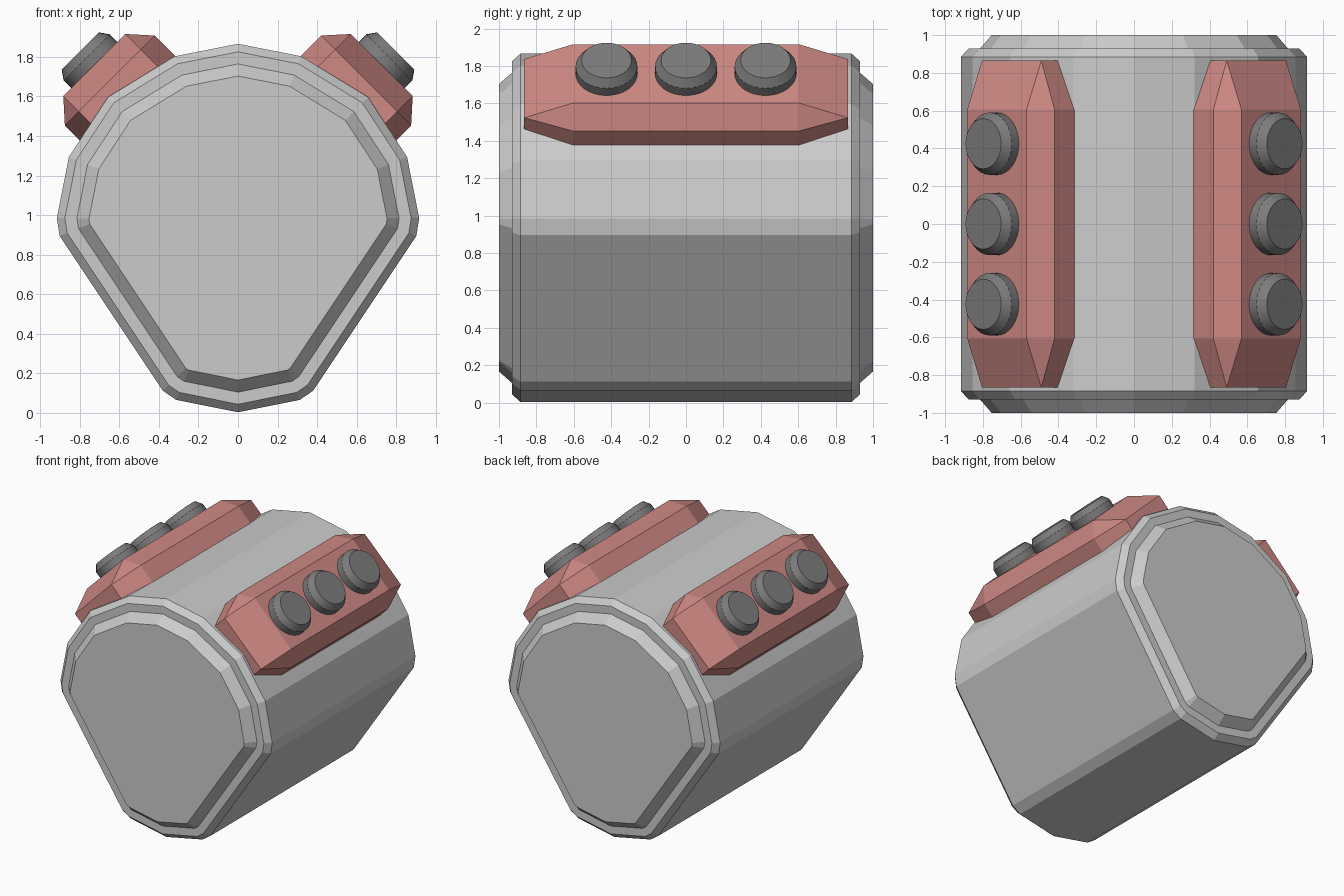
import bpy, bmesh, math
from mathutils import Matrix, Vector

if "Cube" in bpy.data.objects:
    bpy.data.objects.remove(bpy.data.objects["Cube"])


def material(name, color):
    m = bpy.data.materials.new(name)
    m.diffuse_color = (*color, 1)
    m.use_nodes = True
    m.node_tree.nodes["Principled BSDF"].inputs["Base Color"].default_value = m.diffuse_color
    return m


def finish(bm, name, mat=None):
    bmesh.ops.recalc_face_normals(bm, faces=bm.faces[:])
    me = bpy.data.meshes.new(name)
    bm.to_mesh(me)
    bm.free()
    ob = bpy.data.objects.new(name, me)
    bpy.context.collection.objects.link(ob)
    if mat:
        me.materials.append(mat)
    return ob


def inset(pts, d):
    # Mitred inset of a counter-clockwise outline
    out = []
    for i, p in enumerate(pts):
        a = (p - pts[i - 1]).normalized()
        b = (pts[(i + 1) % len(pts)] - p).normalized()
        na, nb = Vector((-a.y, a.x)), Vector((-b.y, b.x))
        out.append(p + (na + nb) * d / (1 + na.dot(nb)))
    return out


def loft(bm, rings):
    # Bridge successive closed rings and cap both ends
    rows = [[bm.verts.new(c) for c in r] for r in rings]
    n = len(rows[0])
    for r, s in zip(rows, rows[1:]):
        for i in range(n):
            j = (i + 1) % n
            bm.faces.new((r[i], r[j], s[j], s[i]))
    bm.faces.new(rows[0])
    bm.faces.new(rows[-1])


red = material("red", (0.62, 0.25, 0.23))
dark = material("dark", (0.2, 0.2, 0.2))

# Body: rounded teardrop section with stepped, bevelled ends
half = [(0.313, 0.066), (0.38, 0.112), (0.902, 0.895), (0.916, 0.985),
        (0.855, 1.294), (0.657, 1.597), (0.32, 1.803)]
outline = [Vector(p) for p in [(0, 0.003)] + half + [(0, 1.866)]]
outline += [Vector((-x, z)) for x, z in reversed(half)]
steps = [(0.16, 1.0), (0.1, 0.93), (0.04, 0.93), (0, 0.885)]
steps += [(d, -y) for d, y in reversed(steps)]
bm = bmesh.new()
loft(bm, [[(p.x, y, p.y) for p in inset(outline, d)] for d, y in steps])
finish(bm, "body")

for side, label in ((1, "right"), (-1, "left")):
    # Local frame: X down the slope, Y along the body, Z outward at 45 degrees
    s = math.sqrt(0.5)
    frame = Matrix(((s, 0, s, 0), (0, 1, 0, 0), (-s, 0, s, 0), (0, 0, 0, 1)))
    frame = Matrix.Diagonal((side, 1, 1, 1)) @ frame @ Matrix.Translation((-0.73, 0, 0))

    # Housing: block with tapered ends and chamfered top
    bm = bmesh.new()
    w, t, L, e = 0.322, 0.222, 0.605, 0.865
    plan = [(-w, -L), (-t, -e), (t, -e), (w, -L), (w, L), (t, e), (-t, e), (-w, L)]
    low = [bm.verts.new((x, y, 1.40)) for x, y in plan]
    mid = [bm.verts.new((x, y, 1.646)) for x, y in plan]
    top = [bm.verts.new((x, y, 1.757)) for x, y in ((-t, -L), (t, -L), (t, L), (-t, L))]
    for i in range(8):
        j = (i + 1) % 8
        bm.faces.new((low[i], low[j], mid[j], mid[i]))
    bm.faces.new(low)
    bm.faces.new(top)
    for i in range(4):
        a, b = mid[2 * i], mid[2 * i + 1]
        bm.faces.new((a, b, top[i]))
        c, d = mid[(2 * i + 2) % 8], top[(i + 1) % 4]
        bm.faces.new((b, c, d, top[i]))
    # Quads above follow the long sides and sloped ends
    bm.transform(frame)
    finish(bm, label + "_housing", red)

    # Round buttons with bevelled rims
    for k in (-1, 0, 1):
        bm = bmesh.new()
        ring = [2 * math.pi * i / 32 for i in range(32)]
        loft(bm, [[(r * math.cos(a), 0.425 * k + r * math.sin(a), z) for a in ring]
                  for r, z in ((0.165, 1.74), (0.165, 1.812), (0.133, 1.858))])
        bm.transform(frame)
        ob = finish(bm, f"{label}_button_{k + 2}", dark)
        bpy.ops.object.select_all(action='DESELECT')
        ob.select_set(True)
        bpy.context.view_layer.objects.active = ob
        bpy.ops.object.shade_smooth_by_angle(angle=math.radians(30))
